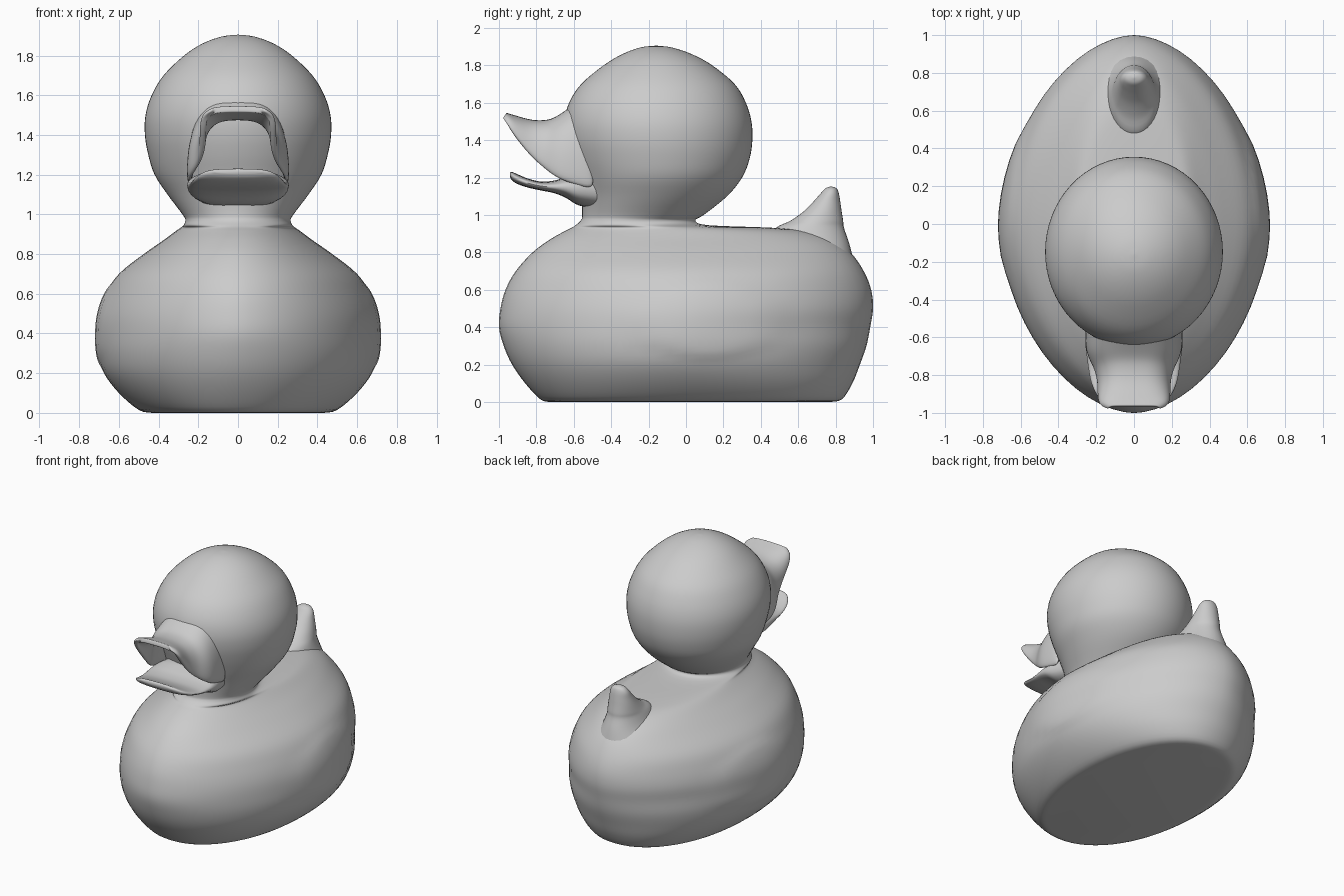
import bpy, bmesh, math

if "Cube" in bpy.data.objects:
    bpy.data.objects.remove(bpy.data.objects["Cube"])


def spline(rows, steps):
    """Catmull-Rom interpolation through rows of numbers."""
    out = []
    for i in range(len(rows) - 1):
        a, b = rows[max(i - 1, 0)], rows[i]
        c, d = rows[i + 1], rows[min(i + 2, len(rows) - 1)]
        for s in range(steps):
            t = s / steps
            out.append([0.5 * (2 * q + (r - p) * t + (2 * p - 5 * q + 4 * r - w) * t * t
                               + (3 * q - p - 3 * r + w) * t ** 3)
                        for p, q, r, w in zip(a, b, c, d)])
    return out + [list(rows[-1])]


def power(v, e):
    return math.copysign(abs(v) ** e, v)


def loft(name, rings, closed=True):
    """Skin a series of point rings (or open strips) into a smooth mesh."""
    bm = bmesh.new()
    rows = [[bm.verts.new(p) for p in ring] for ring in rings]
    n = len(rows[0])
    for a, b in zip(rows, rows[1:]):
        for i in range(n if closed else n - 1):
            j = (i + 1) % n
            bm.faces.new((a[i], a[j], b[j], b[i]))
    if closed:
        bm.faces.new(rows[0])
        bm.faces.new(rows[-1])
    bmesh.ops.recalc_face_normals(bm, faces=bm.faces)
    me = bpy.data.meshes.new(name)
    bm.to_mesh(me)
    bm.free()
    for f in me.polygons:
        f.use_smooth = True
    me.set_sharp_from_angle(angle=math.radians(50))
    ob = bpy.data.objects.new(name, me)
    bpy.context.collection.objects.link(ob)
    return ob


def flat_ring(z, hx, y0, y1, p, n=64):
    """Horizontal superellipse spanning y0..y1 and -hx..hx."""
    ring = []
    for k in range(n):
        a = 2 * math.pi * k / n
        ring.append((hx * power(math.cos(a), 2 / p),
                     (y0 + y1) / 2 + (y1 - y0) / 2 * power(math.sin(a), 2 / p), z))
    return ring


# Body, neck and head in one sweep: z, half width, front y, back y, roundness
body_rows = [
    (0, .43, -.73, .77, 2.1), (.015, .50, -.78, .835, 2.1), (.1, .60, -.86, .89, 2),
    (.2, .675, -.93, .93, 1.9), (.3, .705, -.975, .965, 1.85), (.4, .71, -1, .985, 1.8),
    (.5, .70, -.992, 1, 1.8), (.6, .665, -.965, .99, 1.8), (.7, .60, -.91, .95, 1.85),
    (.8, .475, -.82, .88, 1.9), (.87, .375, -.725, .79, 2), (.915, .315, -.645, .66, 2),
    (.932, .29, -.61, .45, 2), (.945, .275, -.59, .12, 2), (.97, .265, -.563, .05, 2),
    (1.0, .28, -.555, .095, 2), (1.1, .355, -.56, .22, 2), (1.2, .42, -.585, .30, 2),
    (1.3, .452, -.62, .34, 2), (1.4, .469, -.645, .355, 2), (1.5, .466, -.65, .35, 2),
    (1.6, .435, -.625, .32, 2), (1.7, .375, -.56, .26, 2), (1.8, .272, -.44, .14, 2),
    (1.86, .18, -.34, .03, 2), (1.895, .085, -.245, -.075, 2), (1.905, .004, -.164, -.156, 2)]
body = loft("body_and_head", [flat_ring(*r) for r in spline(body_rows, 4)])

# Faint raised wings on both flanks
for v in body.data.vertices:
    d = ((v.co.y - .12) / .43) ** 2 + ((v.co.z - .44) / .23) ** 2
    if d < 1 and abs(v.co.x) > .4:
        t = min(1, (1 - d) * 2.5)
        v.co.x += math.copysign(.01 * t * t * (3 - 2 * t), v.co.x)

# Upturned tail with a flared base
tail_rows = [(.74, .24, .35, .90, 2), (.85, .16, .42, .872, 2), (.93, .125, .48, .845, 2),
             (.97, .11, .56, .84, 2), (1.02, .095, .63, .832, 2), (1.07, .08, .68, .825, 2),
             (1.115, .066, .72, .817, 2), (1.142, .042, .745, .805, 2), (1.152, .004, .772, .78, 2)]
loft("tail", [flat_ring(*r, n=32) for r in spline(tail_rows, 4)])

# Lower bill: y, half width, bottom z, top z, edge lift
low_rows = [(-.45, .22, 1.03, 1.23), (-.57, .25, 1.05, 1.225), (-.64, .256, 1.09, 1.205),
            (-.70, .25, 1.115, 1.185), (-.77, .24, 1.13, 1.178), (-.84, .226, 1.145, 1.193),
            (-.90, .20, 1.165, 1.217), (-.93, .165, 1.185, 1.23), (-.942, .12, 1.205, 1.224)]
low_rings = []
for y, hx, z0, z1 in spline(low_rows, 4):
    low_rings.append([(hx * power(math.cos(a), .75), y,
                       (z0 + z1) / 2 + (z1 - z0) / 2 * power(math.sin(a), .8))
                      for a in (2 * math.pi * k / 32 for k in range(32))])
loft("lower_bill", low_rings)

# Upper bill, an arched shell: top y, top z, edge y, edge z, half width
up_rows = [(-.56, 1.60, -.48, 1.13, .24), (-.66, 1.53, -.66, 1.18, .243),
           (-.73, 1.495, -.76, 1.25, .20), (-.82, 1.492, -.84, 1.325, .18),
           (-.90, 1.512, -.92, 1.425, .178), (-.945, 1.525, -.955, 1.485, .165),
           (-.968, 1.532, -.968, 1.515, .125)]
strips = []
for ty, tz, ey, ez, hx in spline(up_rows, 2):
    strip = []
    for k in range(17):
        a = math.pi * k / 16
        w = max(math.sin(a), 0) ** .75
        strip.append((hx * power(math.cos(a), .7), ey + (ty - ey) * w, ez + (tz - ez) * w))
    strips.append(strip)
bill = loft("upper_bill", strips, closed=False)
shell = bill.modifiers.new("shell", 'SOLIDIFY')
shell.thickness = .032
shell.offset = 0
soft = bill.modifiers.new("soft", 'SUBSURF')
soft.levels = soft.render_levels = 2
